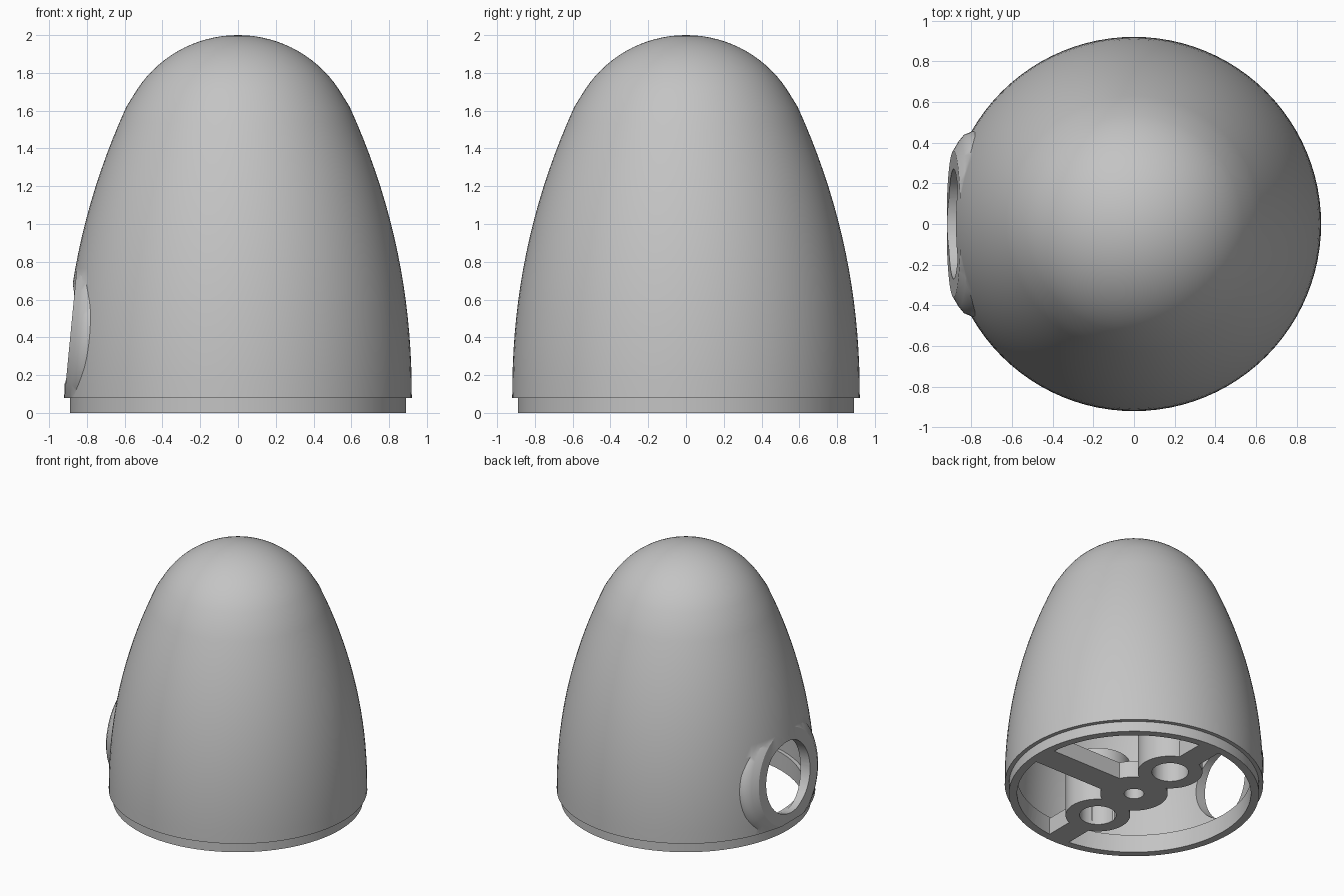
import bpy, bmesh, math
from mathutils import Matrix, Vector

if "Cube" in bpy.data.objects:
    bpy.data.objects.remove(bpy.data.objects["Cube"], do_unlink=True)

grey = bpy.data.materials.new("plain grey")
grey.use_nodes = True
grey.diffuse_color = (0.55, 0.55, 0.55, 1)
grey.node_tree.nodes["Principled BSDF"].inputs["Base Color"].default_value = (0.55, 0.55, 0.55, 1)


def add_object(name, bm):
    bmesh.ops.recalc_face_normals(bm, faces=bm.faces[:])
    mesh = bpy.data.meshes.new(name)
    bm.to_mesh(mesh)
    bm.free()
    mesh.materials.append(grey)
    obj = bpy.data.objects.new(name, mesh)
    bpy.context.collection.objects.link(obj)
    return obj


def lathe(name, profile, matrix=Matrix(), steps=96, floor=None):
    """Spin (radius, height) points, which start and end on the axis, into a solid."""
    bm = bmesh.new()
    verts = [bm.verts.new((r, 0, z)) for r, z in profile]
    edges = [bm.edges.new(pair) for pair in zip(verts, verts[1:])]
    bmesh.ops.spin(bm, geom=verts + edges, cent=(0, 0, 0), axis=(0, 0, 1),
                   angle=math.tau, steps=steps)
    bmesh.ops.remove_doubles(bm, verts=bm.verts[:], dist=0.0005)
    bm.transform(matrix)
    if floor is not None:
        cut = bmesh.ops.bisect_plane(bm, geom=bm.verts[:] + bm.edges[:] + bm.faces[:],
                                     plane_co=(0, 0, floor), plane_no=(0, 0, -1),
                                     clear_outer=True)
        rim = [g for g in cut["geom_cut"] if isinstance(g, bmesh.types.BMEdge)]
        bmesh.ops.contextual_create(bm, geom=rim)
    return add_object(name, bm)


def cylinder(name, radius, low, high, matrix=Matrix(), steps=64):
    return lathe(name, [(0, low), (radius, low), (radius, high), (0, high)], matrix, steps)


def box(name, low, high):
    bm = bmesh.new()
    bmesh.ops.create_cube(bm, size=1)
    low, high = Vector(low), Vector(high)
    bm.transform(Matrix.Translation((low + high) / 2) @ Matrix.Diagonal((*(high - low), 1)))
    return add_object(name, bm)


def combine(target, tool, operation):
    mod = target.modifiers.new("join", "BOOLEAN")
    mod.operation, mod.solver, mod.object = operation, "EXACT", tool
    bpy.context.view_layer.objects.active = target
    bpy.ops.object.modifier_apply(modifier=mod.name)
    bpy.data.objects.remove(tool, do_unlink=True)


def smooth(obj):
    bpy.ops.object.select_all(action="DESELECT")
    obj.select_set(True)
    bpy.context.view_layer.objects.active = obj
    bpy.ops.object.shade_smooth_by_angle(angle=math.radians(30))


# Bullet-shaped curve: tapering side closed by a round nose
def side(inset, start):
    heights = [start + (1.62 - start) * i / 18 for i in range(19)]
    return [(0.92 - inset - 0.131 * max(z - 0.08, 0) ** 2.13, z) for z in heights]


def nose(inset, steps=16):
    radius = 0.64 - inset
    first = math.asin(0.32 / radius)
    angles = [first + (math.pi / 2 - first) * i / steps for i in range(1, steps + 1)]
    return [(radius * math.cos(a), 1.36 + radius * math.sin(a)) for a in angles[:-1]] + [(0, 1.36 + radius)]


# Outer shell with a narrower foot ring
shell = lathe("shell", [(0, 0), (0.89, 0), (0.89, 0.08)] + side(0, 0.08) + nose(0))

# Raised collar around the side opening, tilted slightly upward
collar_frame = Matrix.Translation((-0.887, 0, 0.415)) @ Matrix.Rotation(math.radians(-84.5), 4, "Y")
collar = lathe("collar", [(0, -0.25), (0.455, -0.25), (0.455, -0.09), (0.44, -0.055),
                          (0.41, -0.03), (0.36, 0), (0, 0)], collar_frame, 72, 0.08)
combine(shell, collar, "UNION")

# Hollow inside with a thicker lip at the foot, then the round opening
cavity = lathe("cavity", [(0, -0.1), (0.832, -0.1), (0.832, 0.14)] + side(0.06, 0.14) + nose(0.06))
combine(shell, cavity, "DIFFERENCE")
combine(shell, cylinder("opening", 0.27, -0.4, 0.2, collar_frame), "DIFFERENCE")
smooth(shell)

# Three-armed base frame with a hub and two tall screw bosses
frame = box("base_frame", (-0.09, -0.85, 0), (0.09, 0.85, 0.13))
combine(frame, box("side_arm", (0, -0.1, 0), (0.85, 0.1, 0.13)), "UNION")
combine(frame, cylinder("hub", 0.24, 0, 0.13), "UNION")
places = [Matrix.Translation((0, y, 0)) for y in (-0.4, 0.4)]
for place in places:
    combine(frame, cylinder("boss", 0.23, 0, 0.42, place), "UNION")
for place in places:
    combine(frame, cylinder("screw_hole", 0.13, -0.1, 0.6, place), "DIFFERENCE")
combine(frame, cylinder("hub_hole", 0.07, -0.1, 0.6), "DIFFERENCE")
smooth(frame)
